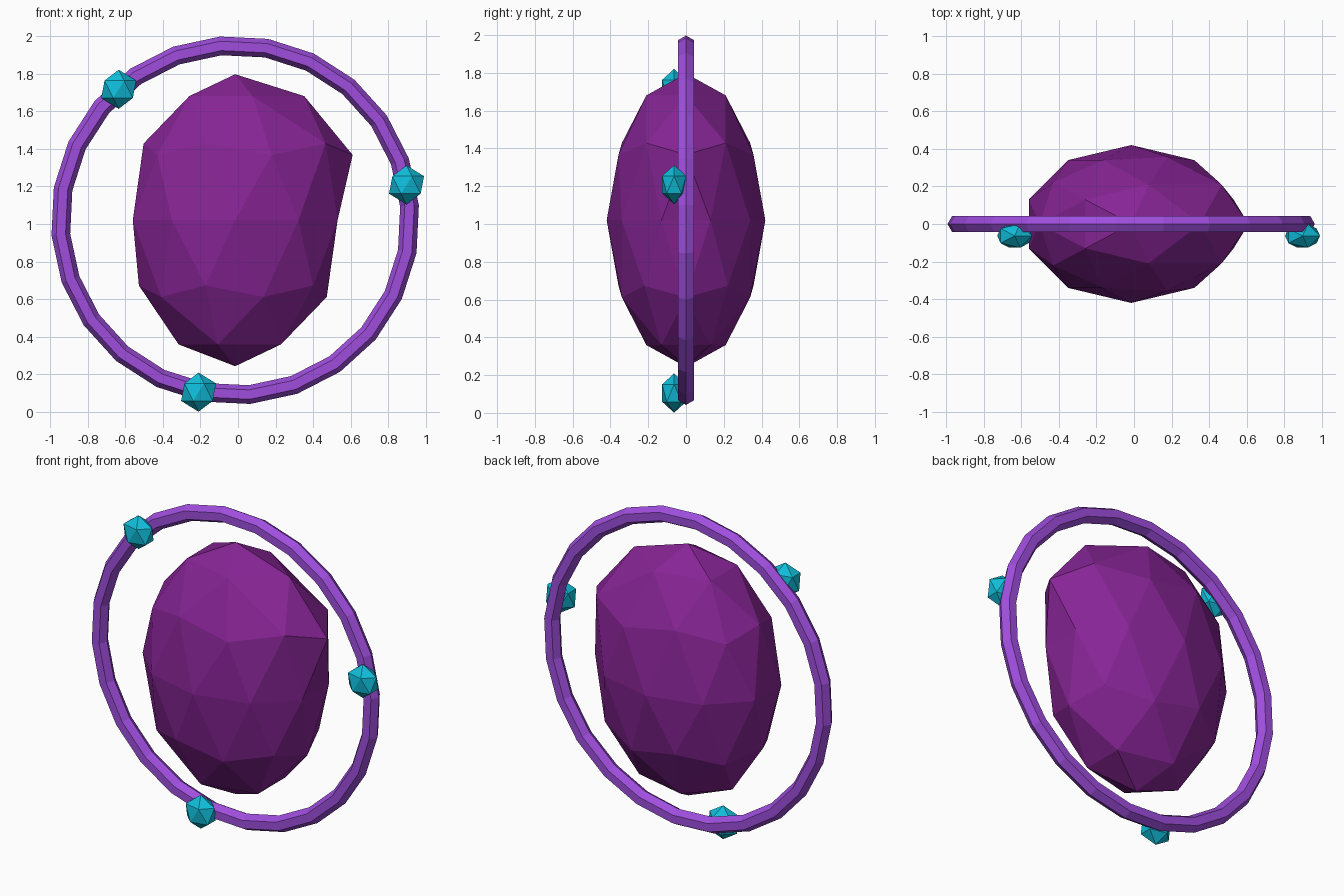
import bpy
import bmesh
from math import pi, radians
from mathutils import Vector

if "Cube" in bpy.data.objects:
    bpy.data.objects.remove(bpy.data.objects["Cube"], do_unlink=True)


def material(name, rgb):
    mat = bpy.data.materials.new(name)
    mat.use_nodes = True
    mat.diffuse_color = (*rgb, 1)
    mat.node_tree.nodes["Principled BSDF"].inputs["Base Color"].default_value = (*rgb, 1)
    return mat


def icosphere(name, detail, centre, size, mat, reshape=None):
    """Flat-faced icosphere with a radius per axis."""
    bm = bmesh.new()
    bmesh.ops.create_icosphere(bm, subdivisions=detail, radius=1)
    if reshape:
        for v in bm.verts:
            reshape(v)
    bmesh.ops.scale(bm, vec=Vector(size), verts=bm.verts)
    mesh = bpy.data.meshes.new(name)
    bm.to_mesh(mesh)
    bm.free()
    mesh.materials.append(mat)
    obj = bpy.data.objects.new(name, mesh)
    obj.location = centre
    bpy.context.collection.objects.link(obj)
    return obj


def bulge(v):
    """Push the upper left shoulder of the stone outward."""
    if v.co.x > 0.2 and v.co.z > 0.3:
        v.co.x *= 1.22


dark_purple = material("dark purple", (0.24, 0.018, 0.30))
violet = material("violet", (0.35, 0.076, 0.73))
cyan = material("cyan", (0.005, 0.51, 0.70))

# Faceted central stone
icosphere("core_stone", 2, (-0.015, 0, 1.02), (0.573, 0.42, 0.777), dark_purple, bulge)

# Upright six-sided ring
bpy.ops.mesh.primitive_torus_add(
    major_segments=24, minor_segments=6, major_radius=0.931, minor_radius=0.05,
    location=(-0.015, 0, 1.02), rotation=(pi / 2, radians(-4.7), 0))
ring = bpy.context.object
ring.name = "ring"
ring.data.materials.append(violet)
for face in ring.data.polygons:
    face.use_smooth = False

# Small gems on the front of the ring
gems = {"upper_gem": (-0.635, 1.717), "side_gem": (0.897, 1.208), "lower_gem": (-0.21, 0.105)}
for name, (x, z) in gems.items():
    icosphere(name, 1, (x, -0.063, z), (0.104, 0.074, 0.104), cyan)
